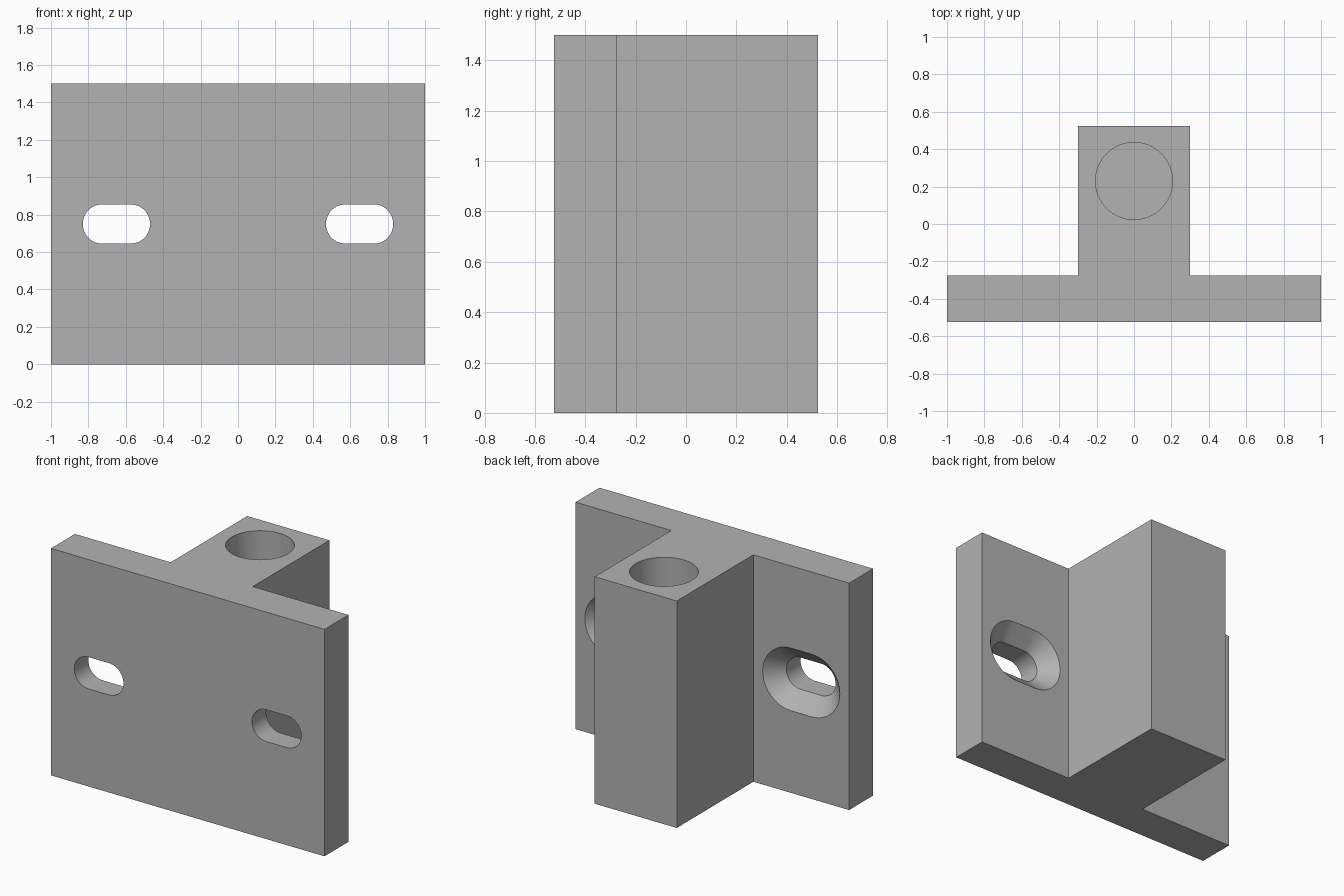
import bpy
import bmesh
from math import cos, sin, pi, radians

cube = bpy.data.objects.get("Cube")
if cube:
    bpy.data.objects.remove(cube, do_unlink=True)

HEIGHT = 1.5
BACK, PLATE_BACK = 0.525, -0.275
BORE_Y, BORE_R, BORE_FLOOR = 0.23, 0.206, 0.25
SLOT_X, SLOT_HALF, SLOT_R, SINK = 0.65, 0.075, 0.105, 0.102

grey = bpy.data.materials.new("plain grey")
grey.use_nodes = True
colour = (0.45, 0.45, 0.45, 1)
grey.diffuse_color = colour
grey.node_tree.nodes["Principled BSDF"].inputs["Base Color"].default_value = colour


def loft(name, rings):
    """Closed solid skinned through rings of equal point count."""
    bm = bmesh.new()
    loops = [[bm.verts.new(p) for p in ring] for ring in rings]
    n = len(loops[0])
    for a, b in zip(loops, loops[1:]):
        for i in range(n):
            j = (i + 1) % n
            bm.faces.new((a[i], a[j], b[j], b[i]))
    bm.faces.new(loops[0][::-1])
    bm.faces.new(loops[-1])
    bmesh.ops.recalc_face_normals(bm, faces=bm.faces[:])
    mesh = bpy.data.meshes.new(name)
    bm.to_mesh(mesh)
    bm.free()
    mesh.materials.append(grey)
    obj = bpy.data.objects.new(name, mesh)
    bpy.context.collection.objects.link(obj)
    return obj


def slot_ring(x, y, r, steps=24):
    """Round-ended slot outline in the xz plane."""
    ring = []
    for side, start in ((1, -pi / 2), (-1, pi / 2)):
        for k in range(steps + 1):
            a = start + pi * k / steps
            ring.append((x + side * SLOT_HALF + r * cos(a), y, HEIGHT / 2 + r * sin(a)))
    return ring


def circle_ring(z, steps=64):
    return [(BORE_R * cos(2 * pi * k / steps), BORE_Y + BORE_R * sin(2 * pi * k / steps), z)
            for k in range(steps)]


# T-shaped body: mounting plate with a block behind it
half = [(1, -BACK), (1, PLATE_BACK), (0.3, PLATE_BACK), (0.3, BACK)]
outline = half + [(-x, y) for x, y in reversed(half)]
bracket = loft("mounting_bracket", [[(x, y, z) for x, y in outline] for z in (0, HEIGHT)])

# Blind bore and the two countersunk slots
cutters = [loft("bore_cutter", [circle_ring(BORE_FLOOR), circle_ring(HEIGHT + 0.1)])]
for side, label in ((1, "left"), (-1, "right")):
    x = side * SLOT_X
    cutters.append(loft(label + "_slot_cutter", [
        slot_ring(x, -BACK - 0.1, SLOT_R),
        slot_ring(x, PLATE_BACK - SINK, SLOT_R),
        slot_ring(x, PLATE_BACK + 0.02, SLOT_R + SINK + 0.02)]))

bpy.ops.object.select_all(action="DESELECT")
bpy.context.view_layer.objects.active = bracket
bracket.select_set(True)
for cutter in cutters:
    cutter.hide_render = True
    mod = bracket.modifiers.new(cutter.name, "BOOLEAN")
    mod.operation, mod.solver, mod.object = "DIFFERENCE", "EXACT", cutter
    bpy.ops.object.modifier_apply(modifier=mod.name)
    bpy.data.objects.remove(cutter, do_unlink=True)

bpy.ops.object.shade_smooth_by_angle(angle=radians(30))
